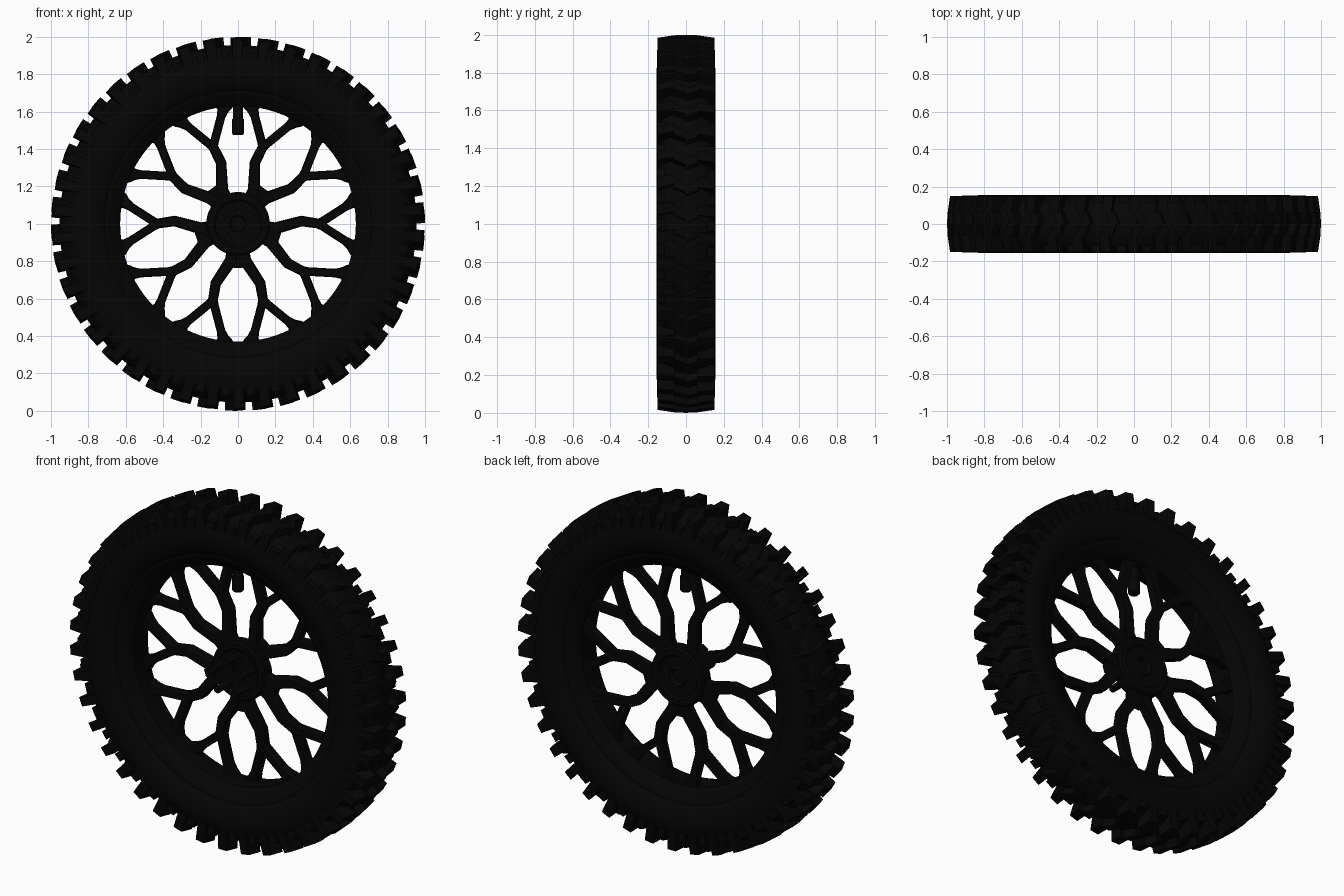
import bpy, bmesh, math
from math import cos, sin, radians, tau
from mathutils import Vector

cube = bpy.data.objects.get("Cube")
if cube:
    bpy.data.objects.remove(cube, do_unlink=True)


def material(name, value):
    m = bpy.data.materials.new(name)
    m.use_nodes = True
    m.diffuse_color = (value, value, value, 1)
    bsdf = m.node_tree.nodes["Principled BSDF"]
    bsdf.inputs["Base Color"].default_value = m.diffuse_color
    bsdf.inputs["Roughness"].default_value = 0.7
    return m


RUBBER = material("black rubber", 0.0016)
ALLOY = material("black alloy", 0.0014)


def polar(r, a, y):
    """Point on the wheel: radius, angle from +x towards +z, and y."""
    return Vector((r * cos(a), y, 1 + r * sin(a)))


def finish(name, bm, mat, smooth=None):
    bmesh.ops.recalc_face_normals(bm, faces=bm.faces)
    mesh = bpy.data.meshes.new(name)
    bm.to_mesh(mesh)
    bm.free()
    mesh.materials.append(mat)
    ob = bpy.data.objects.new(name, mesh)
    bpy.context.collection.objects.link(ob)
    if smooth:
        bpy.ops.object.select_all(action='DESELECT')
        ob.select_set(True)
        bpy.context.view_layer.objects.active = ob
        bpy.ops.object.shade_smooth_by_angle(angle=radians(smooth))
    return ob


def lathe(name, profile, mat, segments=96):
    """Spin a closed (radius, y) outline round the axle."""
    bm = bmesh.new()
    rings = [[bm.verts.new(polar(r, tau * i / segments, y)) for r, y in profile]
             for i in range(segments)]
    n = len(profile)
    for i in range(segments):
        a, b = rings[i], rings[(i + 1) % segments]
        for j in range(n):
            k = (j + 1) % n
            bm.faces.new((a[j], a[k], b[k], b[j]))
    bmesh.ops.remove_doubles(bm, verts=bm.verts, dist=1e-5)
    return finish(name, bm, mat, 35)


def mirrored(half):
    """Complete a half outline given for y >= 0."""
    return half + [(r, -y) for r, y in reversed(half) if y > 0]


def prism(bm, bottom, top):
    lo = [bm.verts.new(p) for p in bottom]
    hi = [bm.verts.new(p) for p in top]
    n = len(lo)
    bm.faces.new(lo)
    bm.faces.new(hi)
    for i in range(n):
        j = (i + 1) % n
        bm.faces.new((lo[i], lo[j], hi[j], hi[i]))


# Tyre carcass
lathe("tyre", mirrored([(0.955, 0), (0.95, 0.05), (0.935, 0.095), (0.907, 0.13),
                        (0.87, 0.15), (0.82, 0.155), (0.77, 0.148), (0.73, 0.13),
                        (0.705, 0.112), (0.69, 0.09), (0.69, 0)]), RUBBER)

# Rim barrel with flared edges
lathe("rim", mirrored([(0.72, 0), (0.72, 0.105), (0.715, 0.118), (0.70, 0.118),
                       (0.685, 0.108), (0.665, 0.095), (0.64, 0.08), (0.63, 0.066),
                       (0.63, 0)]), ALLOY)

# Tread blocks
COUNT = 42
PITCH = tau / COUNT


def crown(y):
    return 1 - 0.7 * y * y


def tread(name, footprint, base):
    """Repeat a (y, angle) footprint round the tyre on both sides."""
    bm = bmesh.new()
    cy = sum(p[0] for p in footprint) / len(footprint)
    ca = sum(p[1] for p in footprint) / len(footprint)
    for i in range(COUNT):
        for side in (1, -1):
            a0 = PITCH * (i + (0.1 if side < 0 else 0))
            low = [polar(base, a0 + a * PITCH, side * y) for y, a in footprint]
            high = []
            for y, a in footprint:
                ty, ta = cy + (y - cy) * 0.95, ca + (a - ca) * 0.9
                high.append(polar(crown(ty), a0 + ta * PITCH, side * ty))
            prism(bm, low, high)
    return finish(name, bm, RUBBER)


tread("centre_blocks", [(-0.004, 0), (0.066, 0.2), (0.066, 0.56), (-0.004, 0.36)], 0.92)
tread("shoulder_blocks", [(0.06, 0.3), (0.152, 0.22), (0.152, 0.62), (0.06, 0.7)], 0.87)

# Small lugs on the upper sidewalls
bm = bmesh.new()
for i in range(COUNT):
    for side in (1, -1):
        a0 = PITCH * (i + (0.1 if side < 0 else 0))
        corners = [(0.87, 0.75), (0.92, 0.72), (0.92, 1.08), (0.87, 1.05)]
        prism(bm, [polar(r, a0 + a * PITCH, side * 0.11) for r, a in corners],
              [polar(r, a0 + a * PITCH, side * 0.153) for r, a in corners])
finish("sidewall_lugs", bm, RUBBER)

# Spokes: five groups, each with two mirrored arms that fork towards the rim
SPOKE_Y = 0.04


def strip(bm, path, widths, depth):
    """Mitred bar along an (x, z) path with varying width."""
    pts = [Vector(p) for p in path]
    rings = []
    for i, p in enumerate(pts):
        d0 = (p - pts[i - 1]).normalized() if i else None
        d1 = (pts[i + 1] - p).normalized() if i + 1 < len(pts) else None
        d = ((d0 or d1) + (d1 or d0)).normalized()
        n = Vector((-d.y, d.x)) * widths[i] / max(0.6, d.dot(d0 or d1))
        corners = [(1, -0.6), (0.8, -1), (-0.8, -1), (-1, -0.6), (-1, 1), (1, 1)]
        rings.append([bm.verts.new((p.x + n.x * s, SPOKE_Y + depth * h, 1 + p.y + n.y * s))
                      for s, h in corners])
    for a, b in zip(rings, rings[1:]):
        for j in range(6):
            k = (j + 1) % 6
            bm.faces.new((a[j], a[k], b[k], b[j]))
    bm.faces.new(rings[0])
    bm.faces.new(rings[-1])


def flat(r, degrees):
    return r * cos(radians(degrees)), r * sin(radians(degrees))


bm = bmesh.new()
for k in range(5):
    axis = -90 + 72 * k
    # Web joining the two arms at the hub
    strip(bm, [flat(0.12, axis), flat(0.2, axis), flat(0.235, axis)],
          [0.045, 0.04, 0.025], 0.026)
    for s in (1, -1):
        strip(bm, [flat(0.12, axis + s * 10), flat(0.2, axis + s * 11),
                   flat(0.34, axis + s * 20.5), flat(0.44, axis + s * 18)],
              [0.036, 0.032, 0.028, 0.026], 0.028)
        for t in (1, -1):
            fork = axis + s * 18
            strip(bm, [flat(0.41, fork), flat(0.45, fork + t * 1.5),
                       flat(0.58, fork + t * 9), flat(0.61, fork + t * 10.4),
                       flat(0.628, fork + t * 11), flat(0.65, fork + t * 11.2)],
                  [0.018, 0.023, 0.023, 0.03, 0.045, 0.06], 0.026)
finish("spokes", bm, ALLOY)

# Hub plate with a raised rim and a bearing seat, set towards the back
lathe("hub", [(0, 0.025), (0.04, 0.025), (0.045, 0.01), (0.12, 0.01), (0.13, 0.002),
              (0.16, 0.002), (0.17, 0.012), (0.17, 0.075), (0.16, 0.085), (0.125, 0.085),
              (0.115, 0.072), (0.06, 0.072), (0.05, 0.085), (0.04, 0.06), (0, 0.06)],
      ALLOY, 48)

# Five long studs on the front of the hub
bm = bmesh.new()
for k in range(5):
    c = polar(0.095, radians(90 + 72 * k), 0)
    prism(bm, *[[c + Vector((0.02 * cos(tau * i / 12), y, 0.02 * sin(tau * i / 12)))
                 for i in range(12)] for y in (-0.115, 0.03)])
finish("hub_studs", bm, ALLOY, 35)

# Valve stem and cap hanging from the top of the rim
bm = bmesh.new()
levels = [(0.66, 0.026), (0.56, 0.026), (0.56, 0.033), (0.485, 0.033), (0.475, 0.025)]
for (za, ra), (zb, rb) in zip(levels, levels[1:]):
    if za != zb:
        prism(bm, *[[(r * cos(tau * i / 16), r * sin(tau * i / 16), 1 + z)
                     for i in range(16)] for z, r in ((za, ra), (zb, rb))])
finish("valve", bm, RUBBER, 35)
